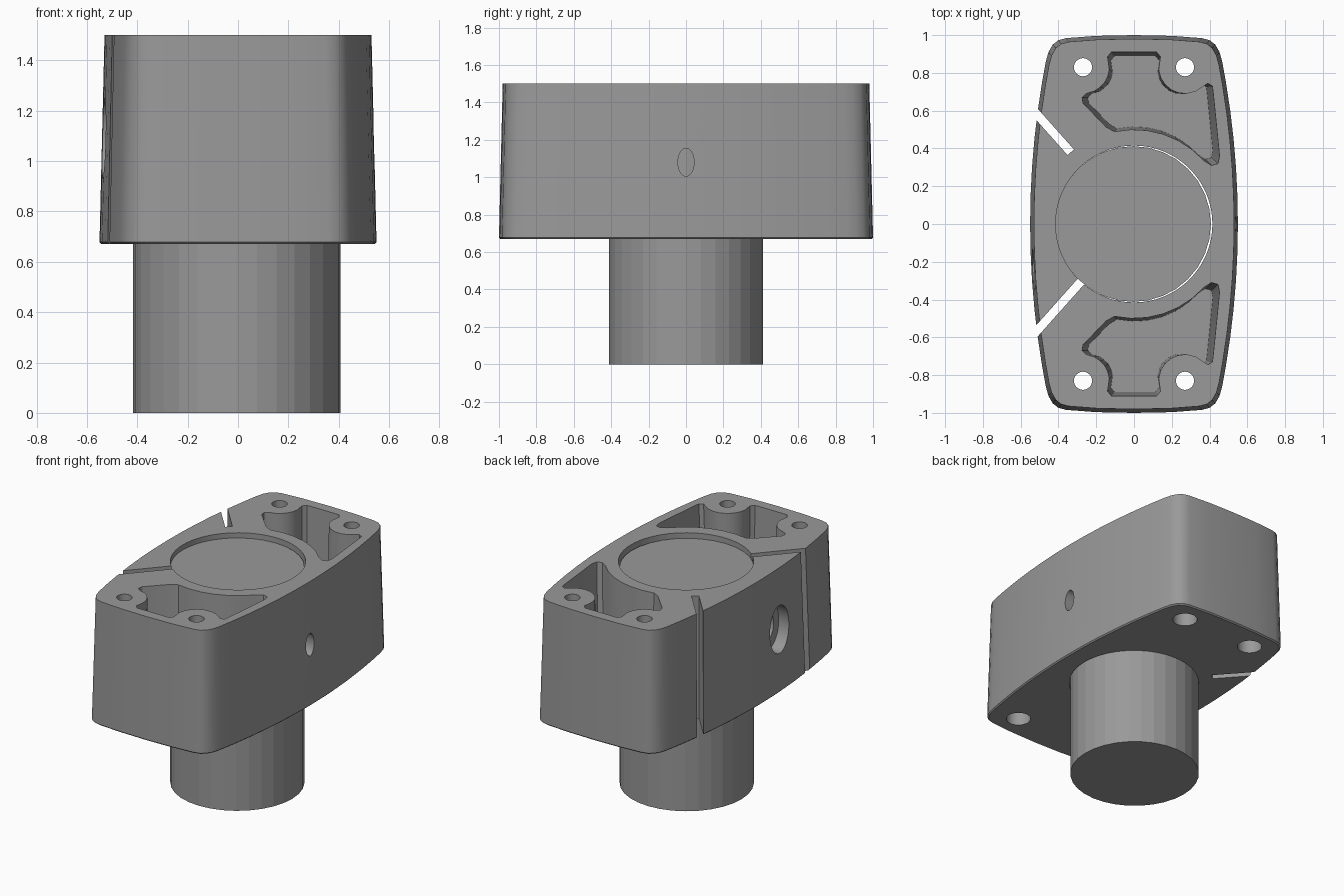
import bpy, math
from math import sin, cos, radians

if "Cube" in bpy.data.objects:
    bpy.data.objects.remove(bpy.data.objects["Cube"])


def loft(name, rings):
    """Closed solid through matching outlines: rings = [(points, z), ...], low to high."""
    n = len(rings[0][0])
    verts = [(x, y, z) for pts, z in rings for x, y in pts]
    faces = [tuple(range(n))[::-1], tuple(range(n * (len(rings) - 1), n * len(rings)))]
    for r in range(len(rings) - 1):
        a, b = r * n, (r + 1) * n
        faces += [(a + i, a + (i + 1) % n, b + (i + 1) % n, b + i) for i in range(n)]
    mesh = bpy.data.meshes.new(name)
    mesh.from_pydata(verts, [], faces)
    obj = bpy.data.objects.new(name, mesh)
    bpy.context.collection.objects.link(obj)
    return obj


def circle(cx, cy, r, n=32):
    return [(cx + r * cos(2 * math.pi * i / n), cy + r * sin(2 * math.pi * i / n)) for i in range(n)]


def side_hole(x0, x1, y, z, ry, rz):
    """Elliptical cutter running along x."""
    bpy.ops.mesh.primitive_cylinder_add(vertices=32, radius=1, depth=1,
                                        location=((x0 + x1) / 2, y, z), rotation=(0, radians(90), 0))
    obj = bpy.context.object
    obj.scale = (rz, ry, x1 - x0)
    return obj


def slot(a, b, width):
    """Vertical saw cut between two plan points."""
    dx, dy = b[0] - a[0], b[1] - a[1]
    k = width / 2 / math.hypot(dx, dy)
    nx, ny = -dy * k, dx * k
    pts = [(a[0] - nx, a[1] - ny), (b[0] - nx, b[1] - ny), (b[0] + nx, b[1] + ny), (a[0] + nx, a[1] + ny)]
    return loft("slot_cutter", [(pts, 0.5), (pts, 1.7)])


def cut(target, cutter):
    cutter.hide_render = True
    mod = target.modifiers.new("cut", "BOOLEAN")
    mod.operation, mod.solver, mod.object = "DIFFERENCE", "EXACT", cutter
    bpy.context.view_layer.objects.active = target
    bpy.ops.object.modifier_apply(modifier=mod.name)
    bpy.data.objects.remove(cutter)


def outline(inset):
    """Barrel-sided plan outline with rounded corners."""
    q = [(0.55 - 0.085 * (y / 0.87) ** 2, y) for y in (0, 0.15, 0.3, 0.45, 0.6, 0.75, 0.86)]
    q += [(0.453, 0.91), (0.43, 0.95), (0.4, 0.973), (0.36, 0.984), (0.2, 0.996), (0, 1.0)]
    q = [(x * (1 - inset / 0.55), y * (1 - inset)) for x, y in q]
    left = [(-x, y) for x, y in q[-2::-1]]
    top = q + left
    return top + [(x, -y) for x, y in top[-2:0:-1]]


# Clamp block with drafted walls and a small bottom edge chamfer
block = loft("clamp_block", [(outline(0.008), 0.67), (outline(0), 0.678), (outline(0.02), 1.5)])

# Bore for the post
cut(block, loft("bore_cutter", [(circle(0, 0, 0.415, 64), 0.5), (circle(0, 0, 0.415, 64), 1.7)]))

# Weight-saving pockets, mirrored front to back, narrowing toward the floor
bx, by, br = 0.27, 0.83, 0.14
boss_r = [(bx + br * cos(radians(a)), by + br * sin(radians(a))) for a in range(185, 316, 18)]
boss_l = [(-bx + br * cos(radians(a)), by + br * sin(radians(a))) for a in range(295, 356, 15)]
inner = [(0.5 * cos(radians(a)), 0.5 * sin(radians(a))) for a in range(42, 103, 10)]
pocket = ([(-0.14, 0.885), (-0.12, 0.91), (0.12, 0.91), (0.14, 0.885)] + boss_r
          + [(0.39, 0.745), (0.415, 0.73), (0.42, 0.69), (0.453, 0.36), (0.445, 0.32), (0.41, 0.31)]
          + inner + [(-0.15, 0.515), (-0.27, 0.64), (-0.275, 0.67), (-0.255, 0.69)] + boss_l)
floor = [(0.06 + (x - 0.06) * 0.91, 0.67 + (y - 0.67) * 0.91) for x, y in pocket]
for s in (1, -1):
    top = [(x, s * y) for x, y in pocket]
    low = [(x, s * y) for x, y in floor]
    if s == 1:
        top, low = top[::-1], low[::-1]
    cut(block, loft("pocket_cutter", [(low, 0.8), (top, 1.502)]))

# Corner screw holes, counterbored from below
for x in (-0.27, 0.27):
    for y in (-0.83, 0.83):
        big, small = circle(x, y, 0.078), circle(x, y, 0.048)
        cut(block, loft("screw_cutter", [(big, 0.6), (big, 0.78), (small, 0.78), (small, 1.6)]))

# Clamping slots on the left side
cut(block, slot((-0.62, 0.7), (-0.335, 0.38), 0.045))
cut(block, slot((-0.62, -0.685), (-0.25, -0.27), 0.045))

# Set-screw hole on the right, counterbored clamp screw hole on the left
cut(block, side_hole(0.3, 0.7, 0, 1.08, 0.043, 0.075))
cut(block, side_hole(-0.7, -0.45, -0.24, 1.09, 0.11, 0.16))
cut(block, side_hole(-0.7, -0.3, -0.24, 1.09, 0.055, 0.085))

# Round post, sitting slightly below the block's top face
post = loft("post", [(circle(-0.005, 0, 0.412), 0), (circle(-0.005, 0, 0.412), 1.465)])

# Dark grey metal on both parts
metal = bpy.data.materials.new("dark_grey")
metal.diffuse_color = (0.32, 0.32, 0.32, 1)
metal.use_nodes = True
metal.node_tree.nodes["Principled BSDF"].inputs["Base Color"].default_value = metal.diffuse_color
for part in (block, post):
    part.data.materials.clear()
    part.data.materials.append(metal)

# Smooth the block's curved walls
bpy.ops.object.select_all(action="DESELECT")
block.select_set(True)
bpy.context.view_layer.objects.active = block
bpy.ops.object.shade_smooth_by_angle(angle=radians(30))
